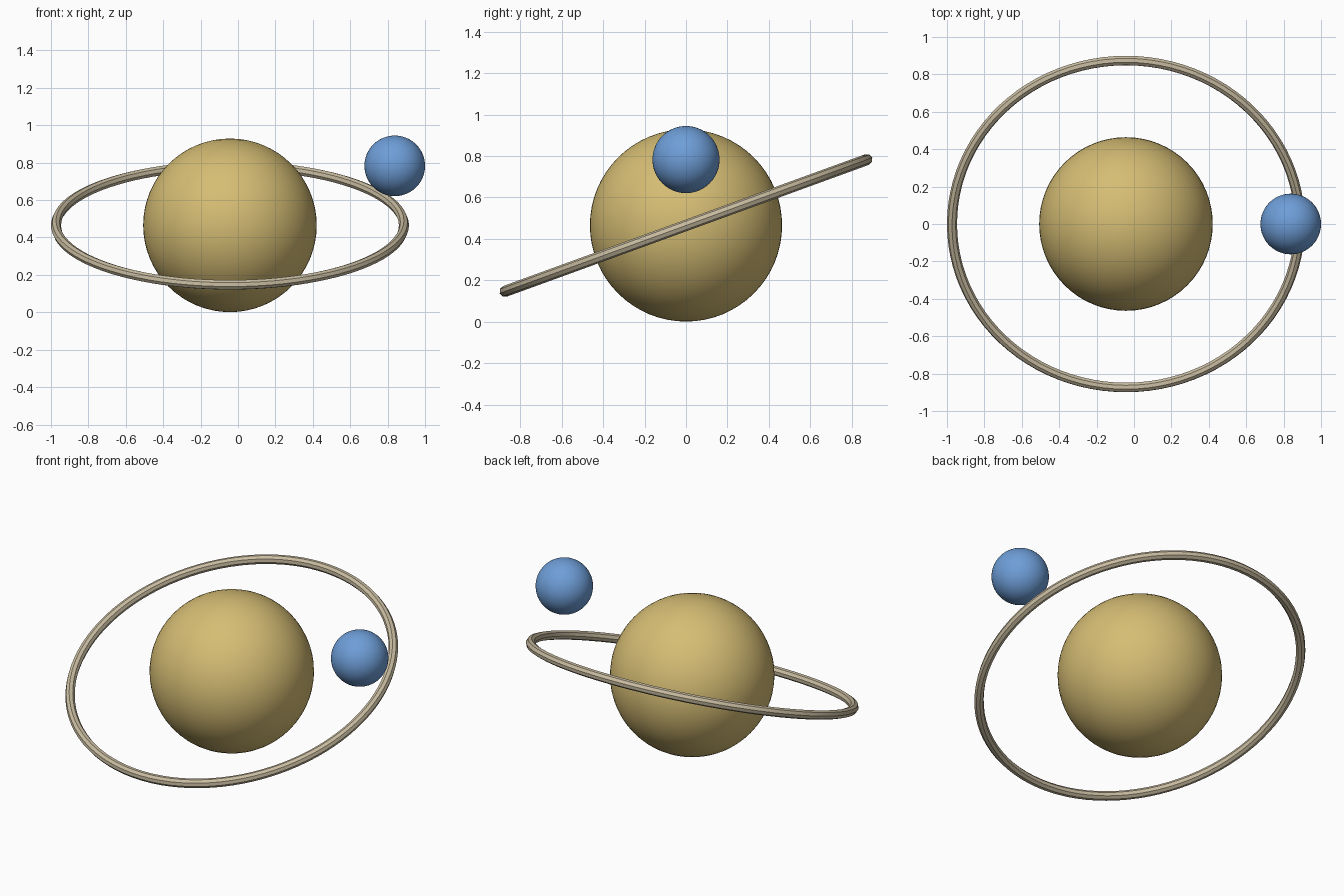
import bpy
import math

cube = bpy.data.objects.get("Cube")
if cube:
    bpy.data.objects.remove(cube, do_unlink=True)


def make_material(name, rgb):
    mat = bpy.data.materials.new(name)
    mat.use_nodes = True
    color = (*rgb, 1.0)
    mat.diffuse_color = color
    mat.node_tree.nodes["Principled BSDF"].inputs["Base Color"].default_value = color
    return mat


def finish(name, mat):
    obj = bpy.context.object
    obj.name = name
    obj.data.materials.append(mat)
    bpy.ops.object.shade_smooth_by_angle(angle=math.radians(30))
    return obj


def sphere(name, radius, location, mat):
    bpy.ops.mesh.primitive_uv_sphere_add(
        segments=64, ring_count=32, radius=radius, location=location)
    return finish(name, mat)


sand = make_material("sand yellow", (0.67, 0.51, 0.175))
blue = make_material("sky blue", (0.156, 0.342, 0.686))
stone = make_material("pale stone", (0.58, 0.50, 0.35))

CENTRE = (-0.043, 0, 0.465)

# Planet and its moon
sphere("planet", 0.464, CENTRE, sand)
sphere("moon", 0.162, (0.838, 0, 0.783), blue)

# Tilted ring with an eight-sided tube
bpy.ops.mesh.primitive_torus_add(
    major_segments=96, minor_segments=8, major_radius=0.93, minor_radius=0.027,
    location=CENTRE, rotation=(math.radians(20), 0, 0))
finish("ring", stone)
